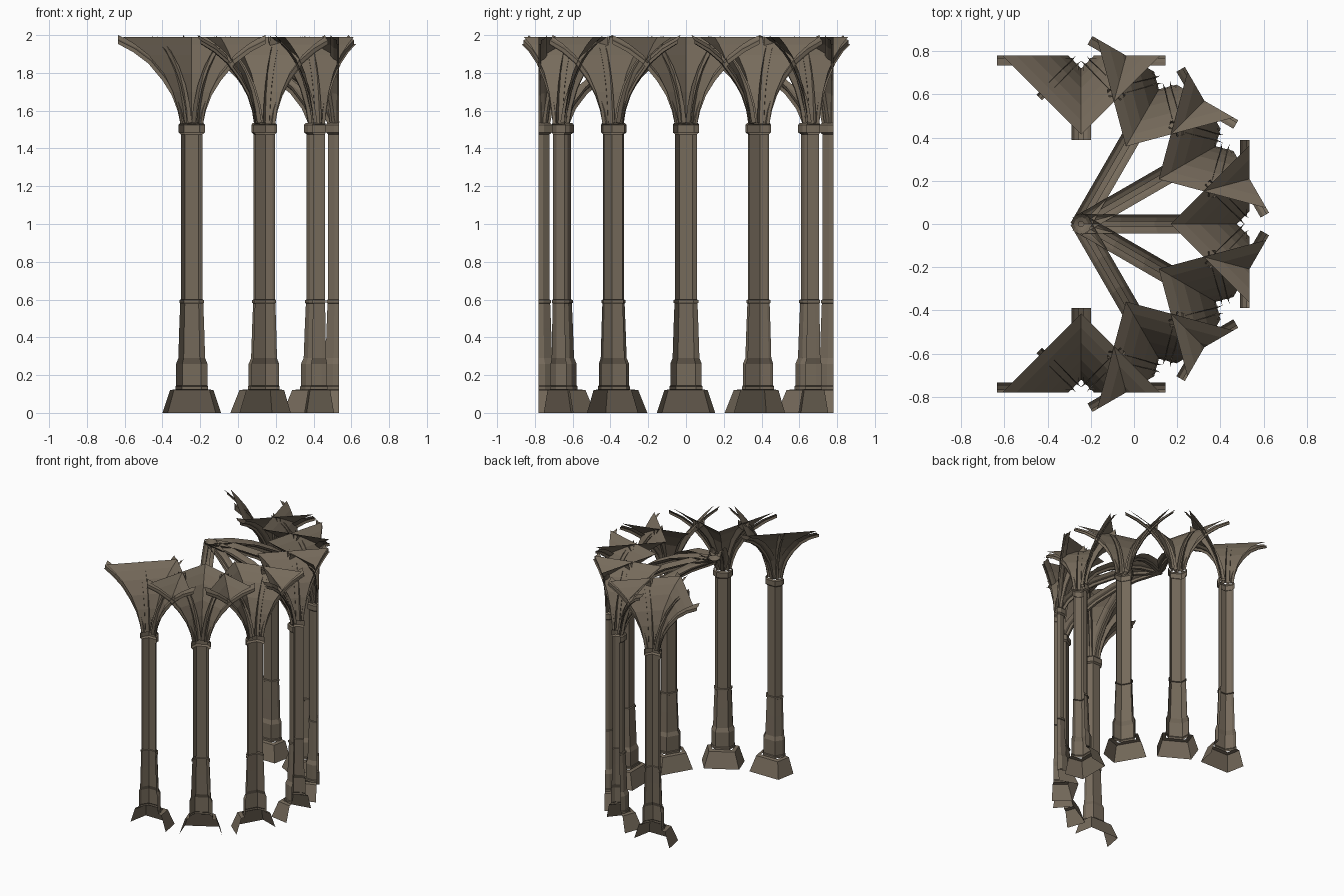
import bpy, math
from mathutils import Matrix, Vector

if "Cube" in bpy.data.objects:
    bpy.data.objects.remove(bpy.data.objects["Cube"])

CX, R = -0.245, 0.78      # apse centre and radius of the outer wall face

stone = bpy.data.materials.new("brown_stone")
stone.diffuse_color = (0.18, 0.145, 0.105, 1)
stone.use_nodes = True
stone.node_tree.nodes["Principled BSDF"].inputs["Base Color"].default_value = stone.diffuse_color


def add(name, verts, faces, angle):
    """Make an object from unit coordinates (tangent, inward, up) turned into place."""
    a = math.radians(angle)
    out = Vector((math.cos(a), math.sin(a), 0))
    tan = Vector((-math.sin(a), math.cos(a), 0))
    base = Vector((CX, 0, 0)) + out * R
    pts = [base + tan * t - out * d + Vector((0, 0, z)) for t, d, z in verts]
    me = bpy.data.meshes.new(name)
    me.from_pydata(pts, [], faces)
    me.materials.append(stone)
    me.update()
    ob = bpy.data.objects.new(name, me)
    bpy.context.collection.objects.link(ob)
    return ob


def skin(rings):
    """Join open rings of equal size into a shell."""
    n = len(rings[0])
    verts = [p for r in rings for p in r]
    faces = [(i * n + j, i * n + j + 1, (i + 1) * n + j + 1, (i + 1) * n + j)
             for i in range(len(rings) - 1) for j in range(n - 1)]
    return verts, faces


def rib(path, profile, direction):
    """Sweep an open moulding (side, height) along a rising path (distance, z)."""
    u = Vector((direction[0], direction[1])).normalized()
    s = Vector((-u.y, u.x))
    rings = []
    for i, (l, z) in enumerate(path):
        l0, z0 = path[max(i - 1, 0)]
        l1, z1 = path[min(i + 1, len(path) - 1)]
        tg = Vector((l1 - l0, z1 - z0)).normalized()
        nrm = Vector((0, 1)) if i == len(path) - 1 else Vector((-tg.y, tg.x))
        ring = []
        for w, h in profile:
            q = u * (l + nrm.x * h) + s * w
            ring.append((q.x, q.y, min(z + nrm.y * h, 2.0)))
        rings.append(ring)
    return skin(rings)


# mouldings and rising curves
HALF = [(0, 0), (0.012, 0), (0.012, 0.02), (0.03, 0.028), (0.045, 0.047)]
FULL = [(-w, h) for w, h in reversed(HALF[1:])] + HALF[1:]
SMALL = [(-0.018, 0.045), (-0.008, 0), (0.008, 0), (0.018, 0.045)]
SHORT_PATH = [(0.06, 1.53), (0.075, 1.6), (0.105, 1.68), (0.155, 1.76),
              (0.23, 1.85), (0.31, 1.91), (0.39, 1.953)]
LONG_PATH = [(0.06, 1.53), (0.1, 1.61), (0.17, 1.69), (0.29, 1.775),
             (0.44, 1.85), (0.6, 1.9), (0.8, 1.93)]
DIAG_PATH = [(0.06, 1.53), (0.075, 1.62), (0.105, 1.72), (0.15, 1.81),
             (0.21, 1.89), (0.275, 1.95)]
WEB_PATH = [(0.06, 1.53), (0.07, 1.6), (0.1, 1.7), (0.15, 1.8),
            (0.23, 1.895), (0.3, 1.95), (0.365, 1.99)]

# column heights: (half width, z)
SHAFT = [(0.087, 0.125), (0.087, 0.14), (0.083, 0.145), (0.083, 0.26), (0.071, 0.29),
         (0.066, 0.45), (0.061, 0.58), (0.066, 0.583), (0.066, 0.597), (0.058, 0.6),
         (0.058, 1.475), (0.07, 1.485), (0.07, 1.525), (0.062, 1.535)]
PLINTH = [(0.155, 0), (0.12, 0.105), (0.115, 0.12), (0.087, 0.125)]


def octo(w, z):
    return [(-w, 0, z), (-w, .4 * w, z), (-.6 * w, w, z), (.6 * w, w, z), (w, .4 * w, z), (w, 0, z)]


def trap(w, z):
    return [(-w, 0, z), (-.82 * w, .97 * w, z), (.82 * w, .97 * w, z), (w, 0, z)]


for k in range(-3, 4):
    ang = 30 * k
    # half column standing against the open wall side
    add("plinth", *skin([trap(w, z) for w, z in PLINTH]), ang)
    add("column_shaft", *skin([octo(w, z) for w, z in SHAFT]), ang)
    # two wall ribs along the tangent
    add("wall_rib_left", *rib(SHORT_PATH, HALF, (1, 0)), ang)
    add("wall_rib_right", *rib(SHORT_PATH, [(-w, h) for w, h in HALF], (-1, 0)), ang)
    # inward rib: short at the two ends, reaching the centre elsewhere
    add("inner_rib", *rib(SHORT_PATH if abs(k) == 3 else LONG_PATH, FULL, (0, 1)), ang)
    # diagonal ribs
    for sgn in (-1, 1):
        add("diagonal_rib", *rib(DIAG_PATH, SMALL, (sgn, 1)), ang)
    # fan shaped vault web
    add("vault_web", *skin([[(-r, 0, z), (-r / 2, r / 2, z), (0, r, z), (r / 2, r / 2, z), (r, 0, z)]
                            for r, z in WEB_PATH]), ang)
